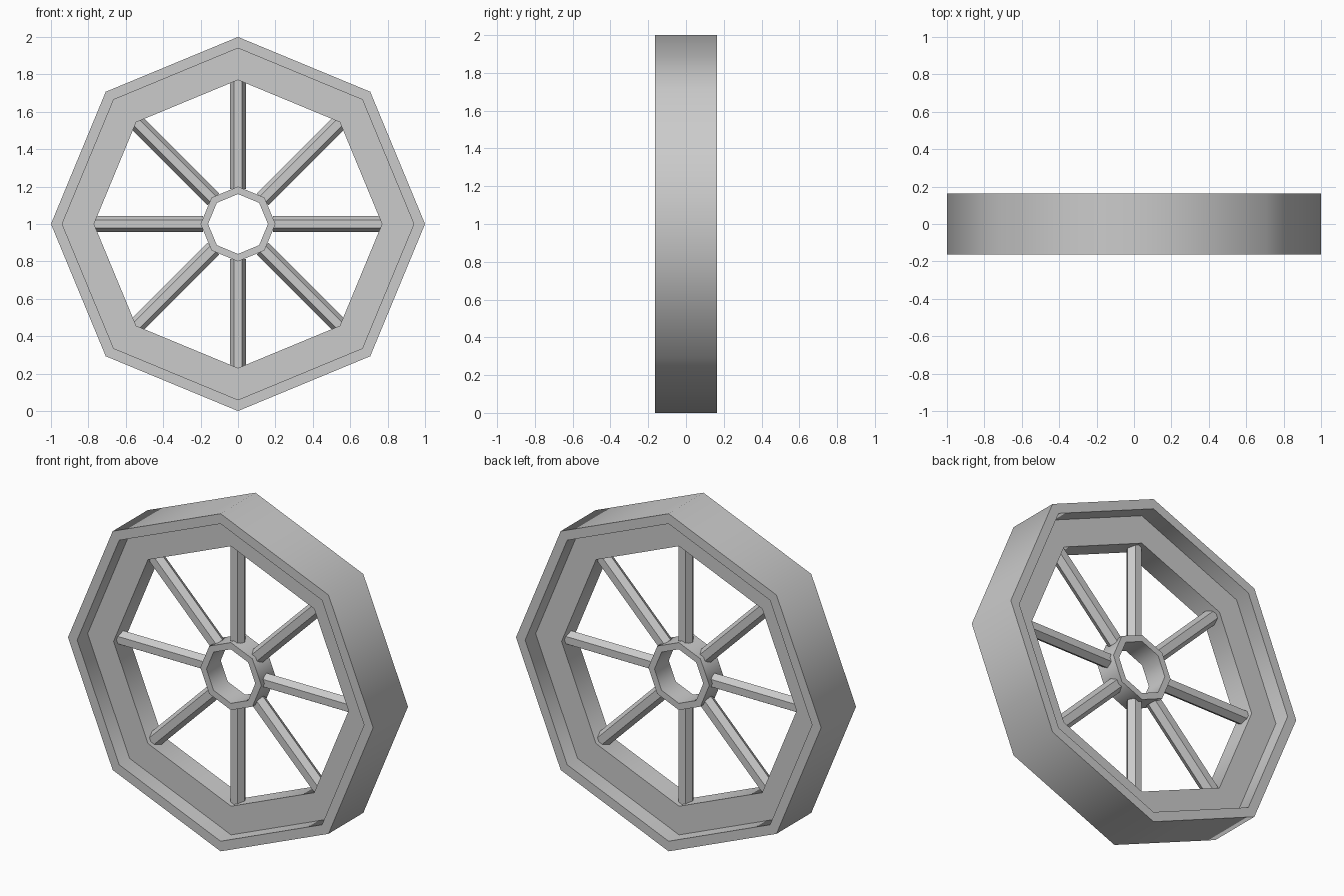
import bpy, bmesh
from math import cos, sin, pi, radians
from mathutils import Matrix, Vector

if "Cube" in bpy.data.objects:
    bpy.data.objects.remove(bpy.data.objects["Cube"])

CENTRE = Vector((0, 0, 1))
SIDES = 8


def add_object(name, bm, smooth=False):
    bmesh.ops.recalc_face_normals(bm, faces=bm.faces)
    me = bpy.data.meshes.new(name)
    bm.to_mesh(me)
    bm.free()
    ob = bpy.data.objects.new(name, me)
    bpy.context.collection.objects.link(ob)
    if smooth:
        bpy.ops.object.select_all(action='DESELECT')
        ob.select_set(True)
        bpy.context.view_layer.objects.active = ob
        bpy.ops.object.shade_smooth_by_angle(angle=radians(50))
    return ob


def spin_profile(name, profile):
    """Sweep a closed (radius, y) profile around the axle in eight steps."""
    bm = bmesh.new()
    loops = []
    for i in range(SIDES):
        a = 2 * pi * i / SIDES
        loops.append([bm.verts.new(CENTRE + Vector((r * cos(a), y, r * sin(a))))
                      for r, y in profile])
    n = len(profile)
    for i in range(SIDES):
        p, q = loops[i], loops[(i + 1) % SIDES]
        for k in range(n):
            bm.faces.new((p[k], p[(k + 1) % n], q[(k + 1) % n], q[k]))
    return add_object(name, bm, smooth=True)


# Rim: wide outer tread with a recessed inner band on both sides
half = [(1.0, 0.163), (0.94, 0.163), (0.94, 0.065), (0.77, 0.065)]
spin_profile("rim", half + [(r, -y) for r, y in reversed(half)])

# Hub: open octagonal sleeve
spin_profile("hub", [(0.2, 0.067), (0.16, 0.067), (0.16, -0.067), (0.2, -0.067)])

# Spokes: hexagonal bars with their flats facing front and back
R_IN, R_OUT, R_BAR = 0.187, 0.77, 0.044
for i in range(SIDES):
    bm = bmesh.new()
    bmesh.ops.create_cone(bm, cap_ends=True, segments=6, radius1=R_BAR,
                          radius2=R_BAR, depth=R_OUT - R_IN,
                          matrix=Matrix.Rotation(pi / 6, 4, 'Z'))
    # put a corner on the side (x) axis whatever the primitive's start angle
    widest = max(v.co.x for v in bm.verts)
    if widest < R_BAR * 0.95:
        bmesh.ops.rotate(bm, verts=bm.verts, cent=(0, 0, 0),
                         matrix=Matrix.Rotation(pi / 6, 3, 'Z'))
    bmesh.ops.translate(bm, verts=bm.verts, vec=(0, 0, (R_IN + R_OUT) / 2))
    bm.transform(Matrix.Translation(CENTRE) @ Matrix.Rotation(2 * pi * i / SIDES, 4, 'Y'))
    add_object(f"spoke_{i + 1}", bm)
